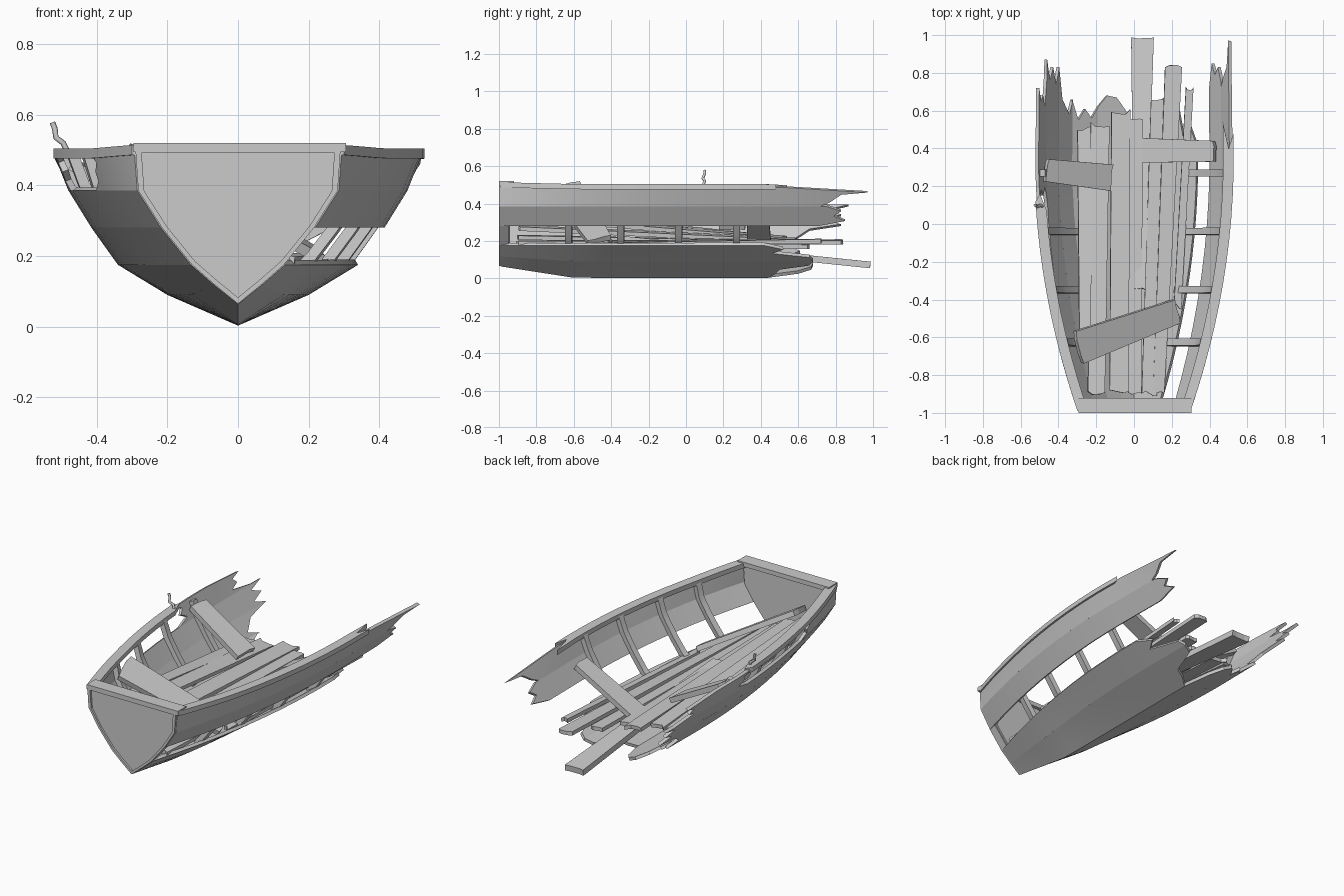
import bpy, bmesh, math, random
from mathutils import Vector, Matrix

random.seed(4)
cube = bpy.data.objects.get("Cube")
if cube:
    bpy.data.objects.remove(cube)

wood = bpy.data.materials.new("weathered_grey_wood")
wood.use_nodes = True
GREY = (0.6, 0.6, 0.6, 1)
wood.diffuse_color = GREY
wood.node_tree.nodes["Principled BSDF"].inputs["Base Color"].default_value = GREY

# Hull section from rail (0) to keel (5): x and z at the transom and amidships
STERN = [(.29, .5), (.282, .385), (.215, .28), (.13, .175), (.065, .118), (0, .065)]
MID = [(.522, .49), (.48, .385), (.415, .28), (.34, .175), (.2, .09), (0, .003)]


def hull(y, level, side=1, inset=0.0):
    """Point on the hull skin at length y and section level."""
    i = min(int(level), 4)
    t = level - i
    wide = 1 - ((.35 - y) / 1.35) ** 2 if y < .35 else 1 - .05 * (y - .35)
    rise = max(0, (-.6 - y) / .4)
    stern_x, stern_z = Vector(STERN[i]).lerp(Vector(STERN[i + 1]), t)
    mid_x, mid_z = Vector(MID[i]).lerp(Vector(MID[i + 1]), t)
    x = stern_x + (mid_x - stern_x) * wide
    z = mid_z + (stern_z - mid_z) * rise
    z -= .06 * max(0, y - .45) * max(0, 1 - level)
    return Vector((side * max(x - inset, 0), y, z))


def finish(name, bm):
    mesh = bpy.data.meshes.new(name)
    bm.to_mesh(mesh)
    bm.free()
    obj = bpy.data.objects.new(name, mesh)
    bpy.context.collection.objects.link(obj)
    mesh.materials.append(wood)
    return obj


def sheet(name, rows, side, thick):
    """Grid of points given row by row, thickened towards the inside."""
    bm = bmesh.new()
    grid = [[bm.verts.new(p) for p in row] for row in rows]
    for r0, r1 in zip(grid, grid[1:]):
        for k in range(len(r0) - 1):
            quad = [r0[k], r1[k], r1[k + 1], r0[k + 1]]
            bm.faces.new(quad if side > 0 else quad[::-1])
    obj = finish(name, bm)
    mod = obj.modifiers.new("thickness", 'SOLIDIFY')
    mod.thickness = thick
    mod.offset = -1
    bpy.ops.object.select_all(action='DESELECT')
    obj.select_set(True)
    bpy.context.view_layer.objects.active = obj
    bpy.ops.object.modifier_apply(modifier=mod.name)
    bpy.ops.object.shade_smooth_by_angle(angle=math.radians(25))


def strake(name, side, top, bottom, start, ends, starts=None):
    """Hull board whose rows finish at different lengths, like snapped wood."""
    n = len(ends)
    starts = starts or [start] * n
    y0, y1 = max(starts) + .03, min(ends) - .03
    rows = []
    for j in range(n):
        level = top + (bottom - top) * j / (n - 1)
        ys = [starts[j]] + [y0 + (y1 - y0) * i / 12 for i in range(13)] + [ends[j]]
        rows.append([hull(y, level, side) for y in ys])
    sheet(name, rows, side, .018)


def plank(name, start, end, w0, w1, thick=.022, roll=0, jag=.03):
    """Tapered board with splintered ends."""
    start, end = Vector(start), Vector(end)
    along = end - start
    length = along.length
    d = along.normalized()
    across = d.cross(Vector((0, 0, 1))).normalized()
    across = Matrix.Rotation(math.radians(roll), 3, d) @ across
    up = across.cross(d)
    outline = []
    for at, w, s in ((0, w0, 1), (length, w1, -1)):
        for k in (-.5, -.25, .25, .5):
            cut = random.random() * jag
            outline.append(start + d * (at + s * cut) + across * (w * k * s))
    bm = bmesh.new()
    low = [bm.verts.new(p - up * thick / 2) for p in outline]
    high = [bm.verts.new(p + up * thick / 2) for p in outline]
    bm.faces.new(low)
    bm.faces.new(high)
    for i in range(len(low)):
        j = (i + 1) % len(low)
        bm.faces.new((low[i], low[j], high[j], high[i]))
    bmesh.ops.recalc_face_normals(bm, faces=bm.faces)
    finish(name, bm)


# Hull boards: one course is missing low on the left, a span is missing high on the right
strake("left_top_strake", 1, 0, 1, -.99, [.97, .83, .8, .77, .72])
strake("left_second_strake", 1, 1, 2, -.99, [.75, .83, .79, .85, .71])
strake("left_bilge_strake", 1, 3, 4, -.99, [.42, .52, .46, .66, .68])
strake("left_bottom_strake", 1, 4, 5, -.99, [.68, .66, .5, .48, .44])
strake("right_top_strake_aft", -1, 0, 1, -.99, [-.55, -.6, -.56, -.57, -.5])
strake("right_top_strake_fore", -1, 0, 1, .1, [.72, .65, .68, .62, .8], [.12, .18, .15, .2, .1])
strake("right_second_strake", -1, 1, 2, -.99, [.87, .76, .83, .74, .83])
strake("right_third_strake", -1, 2, 3, -.99, [.83, .66, .62, .58, .66])
strake("right_bilge_strake", -1, 3, 4, -.99, [.66, .55, .61, .56, .62])
strake("right_bottom_strake", -1, 4, 5, -.99, [.62, .68, .67, .6, .44])

# Rails along the rim
for label, side, ends in (("left", 1, (.48, .4, .54)), ("right", -1, (.12, .16, .07))):
    rows = []
    for j, inset in enumerate((-.006, .02, .05)):
        ys = [-.99 + (min(ends) + .96) * i / 12 for i in range(13)] + [ends[j]]
        row = [hull(y, 0, side, inset) for y in ys]
        for p in row:
            p.z += .014
        rows.append(row)
    sheet(label + "_rail", rows[::-1], side, .028)


# Transom: a framed end panel
def end_panel(name, y0, y1, shrink, cut=None):
    half = [hull(-1, t) for t in range(6)]
    ring = half + [Vector((-p.x, p.y, p.z)) for p in half[-2::-1]]
    mid_z = .36
    bm = bmesh.new()
    loops = []
    for s in ([shrink] if cut is None else [shrink, cut]):
        for y in (y0, y1):
            loops.append([bm.verts.new((p.x * s, y, mid_z + (p.z - mid_z) * s)) for p in ring])
    n = len(ring)
    if cut is None:
        bm.faces.new(loops[0])
        bm.faces.new(loops[1])
        pairs = ((0, 1),)
    else:
        pairs = ((0, 1), (1, 3), (3, 2), (2, 0))
    for a, b in pairs:
        for i in range(n):
            j = (i + 1) % n
            bm.faces.new((loops[a][i], loops[a][j], loops[b][j], loops[b][i]))
    bmesh.ops.recalc_face_normals(bm, faces=bm.faces)
    finish(name, bm)


end_panel("transom_panel", -.988, -.94, .97)
end_panel("transom_frame", -1, -.95, 1, .94)
plank("transom_rail", (-.295, -.96, .507), (.305, -.96, .507), .08, .08, .026, jag=0)

# Ribs follow the section inside the skin
for label, side in (("left", 1), ("right", -1)):
    for k, y in enumerate((-.63, -.35, -.04, .27)):
        levels = [i * .4 + .1 for i in range(9)]
        rows = [[hull(y + dy, t, side, .018) for dy in (-.018, .018)] for t in levels]
        sheet(f"{label}_rib_{k + 1}", rows, side, .03)

# Loose floor boards, sinking towards the left: start, end, widths
FLOOR = [
    ((-.26, -.62, .33), (-.26, .52, .21), .06, .08),
    ((-.2, -.91, .33), (-.18, .54, .21), .09, .1),
    ((-.08, -.9, .27), (-.07, .61, .2), .1, .1),
    ((.005, -.92, .22), (.01, .57, .19), .07, .07),
    ((.08, -.91, .19), (.13, .67, .17), .08, .08),
    ((.13, -.9, .19), (.21, .85, .195), .06, .09),
    ((.23, -.45, .18), (.295, .73, .2), .04, .04),
]
for k, (a, b, w0, w1) in enumerate(FLOOR):
    plank(f"floor_board_{k + 1}", a, b, w0, w1, roll=random.uniform(2, 8))
plank("dangling_board", (.03, -.35, .21), (.045, 1, .07), .06, .12, .035, jag=.02)

# Broken seats
plank("aft_seat", (-.3, -.655, .49), (.23, -.46, .2), .18, .13, .03, roll=15, jag=.01)
plank("right_seat", (-.47, .285, .46), (-.12, .245, .27), .12, .14, .03, jag=.01)
plank("left_seat", (.04, .39, .18), (.43, .385, .38), .13, .11, .03, jag=.01)

# Bent metal hook on the right rail
curve = bpy.data.curves.new("rail_hook", 'CURVE')
curve.dimensions = '3D'
curve.bevel_depth = .008
curve.bevel_resolution = 1
path = [(-.48, .09, .49), (-.495, .1, .52), (-.515, .09, .535), (-.518, .1, .56), (-.525, .1, .578)]
spline = curve.splines.new('POLY')
spline.points.add(len(path) - 1)
for point, co in zip(spline.points, path):
    point.co = (*co, 1)
curve.use_fill_caps = True
curve.materials.append(wood)
bpy.context.collection.objects.link(bpy.data.objects.new("rail_hook", curve))
